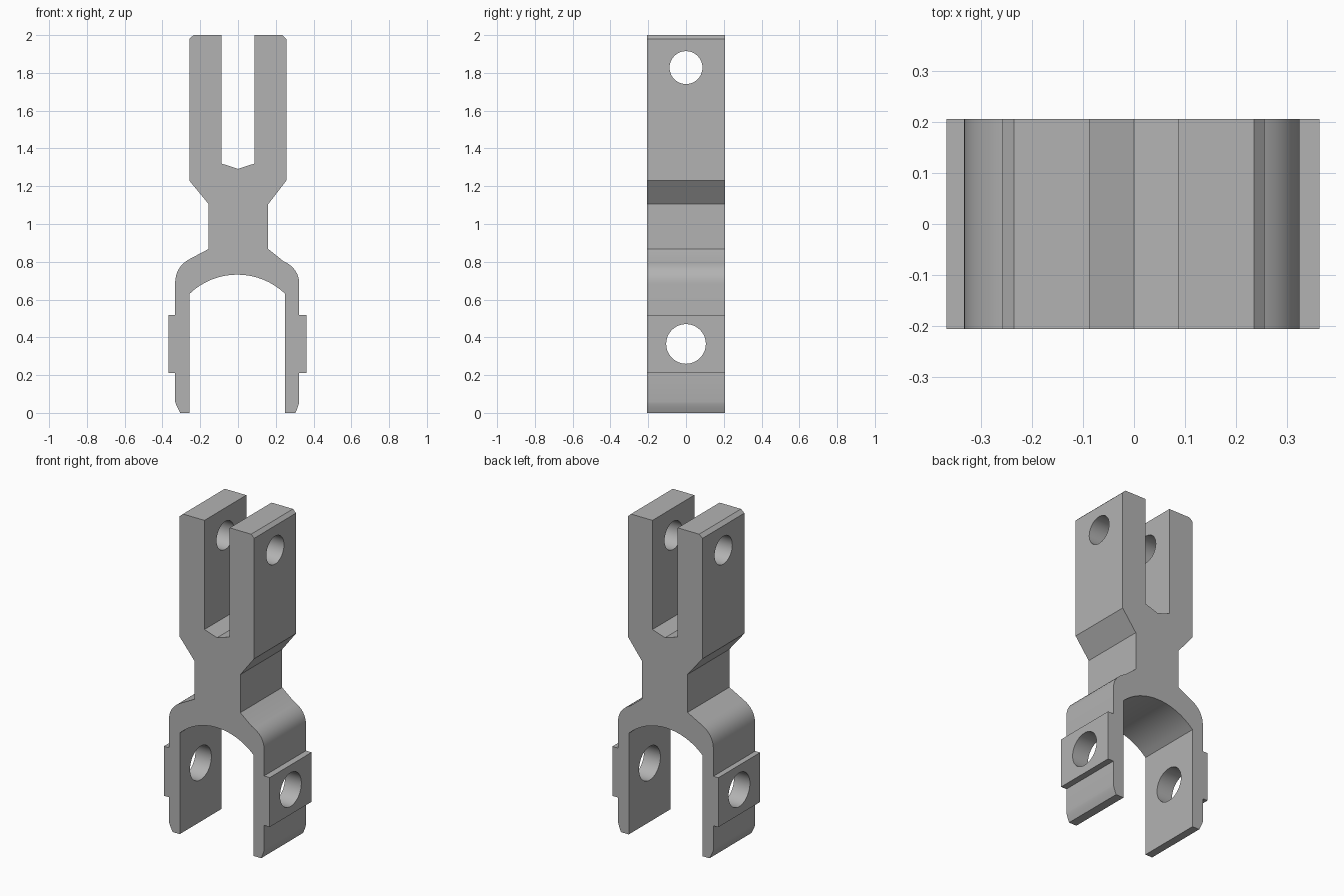
import bpy, bmesh, math
from mathutils import Matrix, Vector

cube = bpy.data.objects.get("Cube")
if cube:
    bpy.data.objects.remove(cube, do_unlink=True)

DEPTH = 0.206  # half thickness of the bracket

metal = bpy.data.materials.new("plain grey metal")
metal.use_nodes = True
metal.diffuse_color = (0.45, 0.45, 0.45, 1)
metal.node_tree.nodes["Principled BSDF"].inputs["Base Color"].default_value = metal.diffuse_color


def bend(a, b, c, steps=8):
    """Points on a quadratic curve from a to c, pulled towards b."""
    a, b, c = Vector(a), Vector(b), Vector(c)
    return [tuple(a * (1 - t) ** 2 + b * 2 * t * (1 - t) + c * t * t)
            for t in (i / steps for i in range(steps + 1))]


def arch(x0, x1, spring, crown, steps=16):
    """Arc from (x0, spring) over the crown to (x1, spring)."""
    half, rise = (x1 - x0) / 2, crown - spring
    radius = (half * half + rise * rise) / (2 * rise)
    sweep = math.asin(half / radius)
    mid = (x0 + x1) / 2
    return [(mid + radius * math.sin(sweep * (2 * i / steps - 1)),
             crown - radius + radius * math.cos(sweep * (2 * i / steps - 1)))
            for i in range(steps + 1)]


# Right-hand outline, from the slot down to the foot
right = [(0.087, 1.32), (0.087, 2), (0.235, 2), (0.256, 1.98), (0.256, 1.23),
         (0.16, 1.105), (0.16, 0.868)]
right += bend((0.238, 0.805), (0.324, 0.765), (0.324, 0.683))
right += [(0.324, 0.518), (0.363, 0.518), (0.363, 0.21), (0.324, 0.21)]
right += bend((0.324, 0.06), (0.322, 0.04), (0.304, 0), 4) + [(0.25, 0)]

# Left-hand outline, from the foot up to the slot
left = [(-0.257, 0)] + bend((-0.306, 0), (-0.328, 0.04), (-0.333, 0.06), 4)
left += [(-0.333, 0.21), (-0.367, 0.21), (-0.367, 0.518), (-0.333, 0.518)]
left += bend((-0.333, 0.683), (-0.333, 0.775), (-0.255, 0.815))
left += [(-0.155, 0.868), (-0.155, 1.105), (-0.258, 1.23), (-0.258, 1.98),
         (-0.235, 2), (-0.087, 2), (-0.087, 1.32), (0, 1.292)]

outline = right + arch(-0.257, 0.25, 0.63, 0.732)[::-1] + left

# Double-ended fork body
bm = bmesh.new()
face = bm.faces.new([bm.verts.new((x, -DEPTH, z)) for x, z in outline])
moved = bmesh.ops.extrude_face_region(bm, geom=[face])["geom"]
bmesh.ops.translate(bm, vec=(0, 2 * DEPTH, 0),
                    verts=[v for v in moved if isinstance(v, bmesh.types.BMVert)])
bmesh.ops.recalc_face_normals(bm, faces=bm.faces)
mesh = bpy.data.meshes.new("fork_bracket")
bm.to_mesh(mesh)
bm.free()
mesh.materials.append(metal)
fork = bpy.data.objects.new("fork_bracket", mesh)
bpy.context.collection.objects.link(fork)
bpy.context.view_layer.objects.active = fork
fork.select_set(True)

# Pin holes through both pairs of arms
for name, z, radius in (("upper_pin_cutter", 1.828, 0.087), ("lower_pin_cutter", 0.365, 0.105)):
    bm = bmesh.new()
    bmesh.ops.create_cone(bm, cap_ends=True, segments=48, radius1=radius, radius2=radius, depth=1,
                          matrix=Matrix.Translation((0, 0, z)) @ Matrix.Rotation(math.pi / 2, 4, "Y"))
    cut_mesh = bpy.data.meshes.new(name)
    bm.to_mesh(cut_mesh)
    bm.free()
    cut_mesh.materials.append(metal)
    cutter = bpy.data.objects.new(name, cut_mesh)
    cutter.hide_render = True
    bpy.context.collection.objects.link(cutter)
    cut = fork.modifiers.new(name, "BOOLEAN")
    cut.operation = "DIFFERENCE"
    cut.solver = "EXACT"
    cut.object = cutter
    bpy.ops.object.modifier_apply(modifier=cut.name)
    bpy.data.objects.remove(cutter, do_unlink=True)

bpy.ops.object.shade_smooth_by_angle(angle=math.radians(20))
